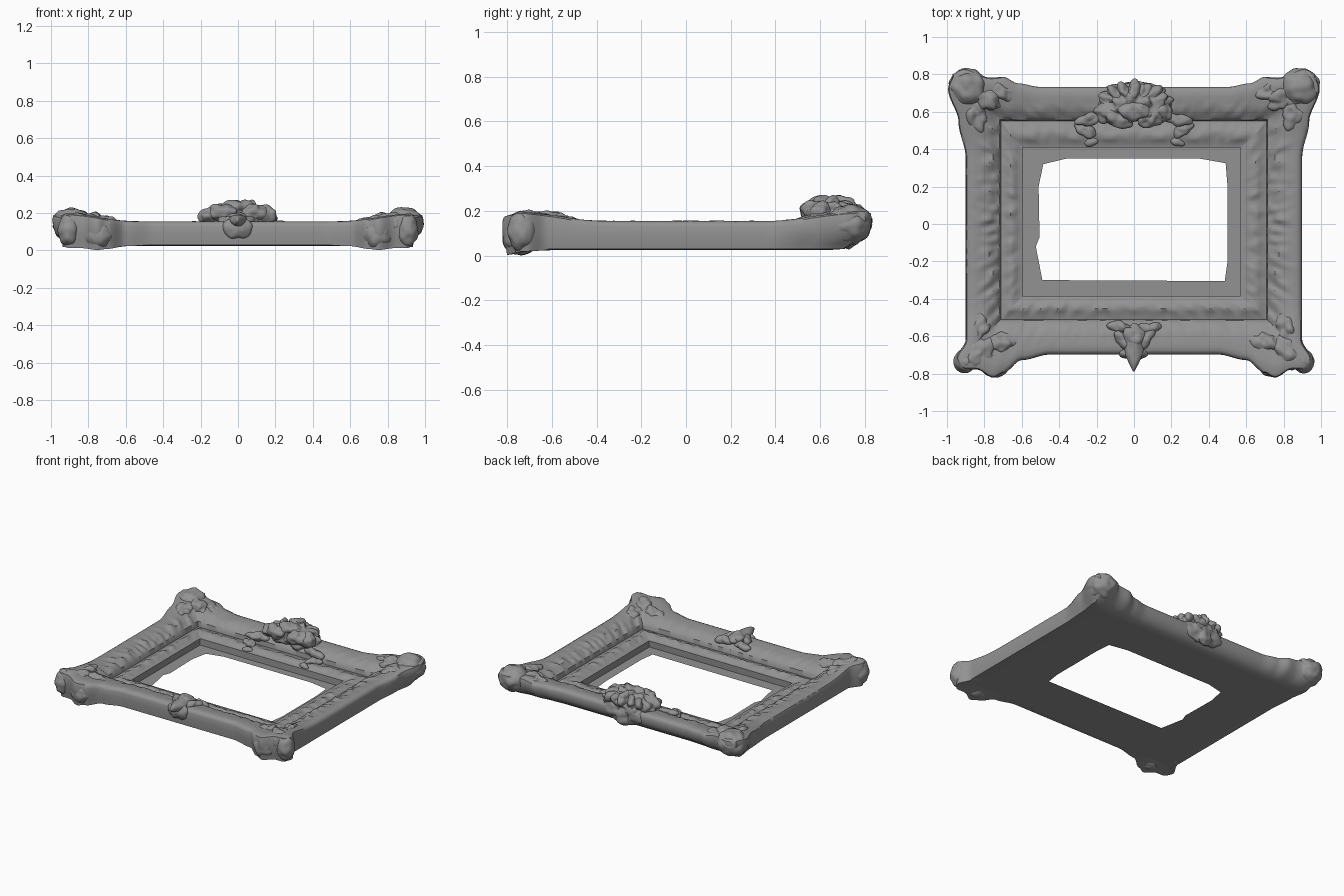
import bpy, bmesh
from math import exp, sin, cos, pi, radians
from mathutils import Vector, Matrix, noise

if "Cube" in bpy.data.objects:
    bpy.data.objects.remove(bpy.data.objects["Cube"])

grey = bpy.data.materials.new("dark_grey")
grey.diffuse_color = (.29, .29, .29, 1)
grey.use_nodes = True
grey.node_tree.nodes["Principled BSDF"].inputs["Base Color"].default_value = grey.diffuse_color


def smooth(a, b, v):
    t = max(0, min(1, (v - a) / (b - a)))
    return t * t * (3 - 2 * t)


def curve(table, v):
    # eased interpolation through a short list of (position, value)
    if v <= table[0][0]:
        return table[0][1]
    for (a, p), (b, q) in zip(table, table[1:]):
        if v <= b:
            return p + (q - p) * smooth(a, b, v)
    return table[-1][1]


def finish(bm, name, angle=60):
    bmesh.ops.recalc_face_normals(bm, faces=bm.faces)
    me = bpy.data.meshes.new(name)
    bm.to_mesh(me)
    bm.free()
    me.materials.append(grey)
    ob = bpy.data.objects.new(name, me)
    bpy.context.collection.objects.link(ob)
    bpy.ops.object.select_all(action='DESELECT')
    ob.select_set(True)
    bpy.context.view_layer.objects.active = ob
    bpy.ops.object.shade_smooth_by_angle(angle=radians(angle))
    return ob


# how far the outline swells outwards towards the corners
SIDE = [(-.70, .035), (-.67, .05), (-.6, 0), (-.5, 0), (.35, 0), (.55, .04), (.66, .095), (.73, .07)]
BACK = [(.5, 0), (.62, .02), (.7, .055), (.76, .05), (.85, .1), (.9, .07)]
FRONT = [(.45, 0), (.6, .03), (.7, .1), (.75, .125), (.82, .08), (.87, .08), (.9, .05)]


def warp(x, y, z):
    d2 = (abs(x) - .88) ** 2 + (abs(y) - .71) ** 2
    near = exp(-d2 / .045)
    if z < .026:                       # parts lying on the backing stay straight
        return Vector((x, y, z)), near
    k = .3 + .7 * smooth(.03, .12, z) if y > 0 else .85 + .15 * smooth(.03, .1, z)
    gx = curve(SIDE, y) * smooth(.72, .89, abs(x))
    gy = curve(BACK if y > 0 else FRONT, abs(x)) * smooth(.53, .7, abs(y))
    sx, sy = (1 if x > 0 else -1), (1 if y > 0 else -1)
    lift = .045 * exp(-d2 / .032) * smooth(.08, .15, z)
    if y < -.6 and z < .05:            # front corners droop below the rail
        lift -= .22 * gy
    return Vector((x + sx * gx * k, y + sy * gy * k, z + lift)), near


# moulding: right, left, back, front edge, height, carving depth
RINGS = [
    (.57, -.595, .408, -.387, .025, 0), (.57, -.595, .41, -.385, .072, 0),
    (.595, -.615, .432, -.407, .076, 0), (.61, -.63, .445, -.42, .085, .006),
    (.63, -.645, .465, -.437, .092, .012), (.65, -.66, .485, -.453, .094, .012),
    (.67, -.675, .505, -.47, .088, .009), (.685, -.69, .525, -.488, .080, .004),
    (.708, -.71, .55, -.51, .075, 0),
    (.715, -.718, .555, -.516, .108, 0), (.735, -.735, .572, -.533, .120, .016),
    (.755, -.755, .59, -.552, .134, .022), (.775, -.775, .61, -.572, .144, .024),
    (.80, -.80, .632, -.597, .149, .014), (.825, -.825, .655, -.622, .152, .006),
    (.85, -.85, .68, -.648, .155, .003), (.875, -.875, .71, -.675, .154, .001),
    (.891, -.893, .726, -.691, .146, 0), (.897, -.899, .732, -.697, .13, 0),
    (.899, -.90, .733, -.698, .09, 0), (.897, -.898, .71, -.697, .055, 0),
    (.893, -.895, .68, -.695, .03, 0), (.83, -.83, .64, -.65, .025, 0),
]
N = 130
bm = bmesh.new()
loops = []
for r, l, b, f, z, amp in RINGS:
    corners = [(l, f), (r, f), (r, b), (l, b)]
    ring = []
    for i in range(4):
        (ax, ay), (bx, by) = corners[i], corners[(i + 1) % 4]
        for j in range(N):
            t = j / N
            x, y = ax + (bx - ax) * t, ay + (by - ay) * t
            p, near = warp(x, y, z)
            # long back and front covers are plain, side covers are carved
            plain = .4 if i in (0, 2) and z > .1 else 1
            a = amp * max(plain, near * 1.6)
            p.z += a * noise.noise(Vector((abs(x) * 24, y * 24, z * 5)))
            ring.append(bm.verts.new(p))
    loops.append(ring)
for A, B in zip(loops, loops[1:]):
    for j in range(4 * N):
        k = (j + 1) % (4 * N)
        bm.faces.new((A[j], A[k], B[k], B[j]))
finish(bm, "frame_moulding", 45)

# flat backing sheet with its rough-cut window
bm = bmesh.new()
outer = [(-.835, -.655), (.835, -.655), (.835, .645), (-.835, .645)]
window = [(-.49, -.30), (.485, -.305), (.5, -.2), (.5, .2), (.49, .325), (.35, .35),
          (-.36, .35), (-.485, .32), (-.51, .2), (-.505, -.07), (-.525, -.12)]
edges = []
for pts in (outer, window):
    vs = [bm.verts.new((x, y, .024)) for x, y in pts]
    edges += [bm.edges.new((vs[i], vs[(i + 1) % len(vs)])) for i in range(len(vs))]
bmesh.ops.triangle_fill(bm, edges=edges, use_beauty=True)
for face in bm.faces:
    face.normal_update()
finish(bm, "backing_sheet")


def blob(bm, c, r, turn=0, pitch=0, rough=.0, sub=4):
    m = Matrix.Translation(c) @ Matrix.Rotation(turn, 4, 'Z') @ Matrix.Rotation(pitch, 4, 'Y')
    m = m @ Matrix.Diagonal((*r, 1))
    vs = bmesh.ops.create_icosphere(bm, subdivisions=sub, radius=1, matrix=m)['verts']
    for v in vs:
        d = (v.co - Vector(c)).normalized()
        v.co += d * rough * noise.noise(v.co * 24)


def mirrored(bm, c, r, turn=0, pitch=0, rough=0, sub=4):
    blob(bm, c, r, turn, pitch, rough, sub)
    blob(bm, (-c[0], c[1], c[2]), r, pi - turn, pitch, rough, sub)


# rounded back corners with scrolled leaves running inwards
bm = bmesh.new()
mirrored(bm, (.888, .728, .14), (.105, .104, .09), rough=.012)
mirrored(bm, (.80, .68, .15), (.10, .06, .048), radians(35), 0, .025)
mirrored(bm, (.72, .71, .135), (.08, .055, .045), radians(15), 0, .025)
mirrored(bm, (.85, .6, .145), (.06, .11, .045), radians(-8), 0, .025)
finish(bm, "back_corner_scrolls")

# twin-lobed front corners
bm = bmesh.new()
mirrored(bm, (.745, -.74, .085), (.085, .08, .083), rough=.008)
mirrored(bm, (.905, -.735, .11), (.058, .062, .09), rough=.008)
mirrored(bm, (.83, -.69, .145), (.11, .075, .052), radians(-40), 0, .02)
mirrored(bm, (.72, -.64, .14), (.10, .05, .04), radians(-15), 0, .025)
mirrored(bm, (.82, -.56, .14), (.05, .09, .04), radians(10), 0, .025)
finish(bm, "front_corner_scrolls")

# shell crest at the middle of the back rail
bm = bmesh.new()
blob(bm, (0, .645, .165), (.195, .10, .092), rough=.035, sub=5)
for i in range(7):
    a = radians(15 + 25 * i)
    c = Vector((.12 * cos(a), .65 + .055 * sin(a), .215 - .025 * abs(cos(a))))
    blob(bm, c, (.065, .034, .045), a, 0, .02)
blob(bm, (0, .61, .23), (.09, .05, .045), rough=.02)
blob(bm, (0, .71, .12), (.16, .045, .08), rough=.025)
blob(bm, (0, .73, .10), (.06, .035, .07), rough=.012)
mirrored(bm, (.09, .565, .20), (.08, .045, .045), radians(20), 0, .02)
mirrored(bm, (.155, .60, .185), (.05, .055, .05), radians(10), 0, .02)
finish(bm, "back_shell_crest")

# trailing leaves below the crest
bm = bmesh.new()
mirrored(bm, (.23, .56, .125), (.085, .03, .028), radians(-12), 0, .018)
mirrored(bm, (.26, .50, .095), (.065, .03, .025), radians(25), 0, .018)
mirrored(bm, (.23, .44, .078), (.04, .022, .018), radians(-20), 0, .01)
finish(bm, "crest_leaves")

# pointed leaf at the middle of the front rail
bm = bmesh.new()
blob(bm, (0, -.66, .16), (.05, .13, .035), rough=.008)
for v in bm.verts:
    v.co.x *= 1 - .5 * smooth(.68, .79, -v.co.y)
blob(bm, (0, -.6, .165), (.06, .06, .032), rough=.015)
mirrored(bm, (.06, -.62, .155), (.07, .03, .028), radians(50), 0, .015)
mirrored(bm, (.08, -.555, .14), (.07, .03, .028), radians(10), 0, .015)
blob(bm, (0, -.69, .12), (.08, .035, .06), rough=.01)
finish(bm, "front_leaf")
